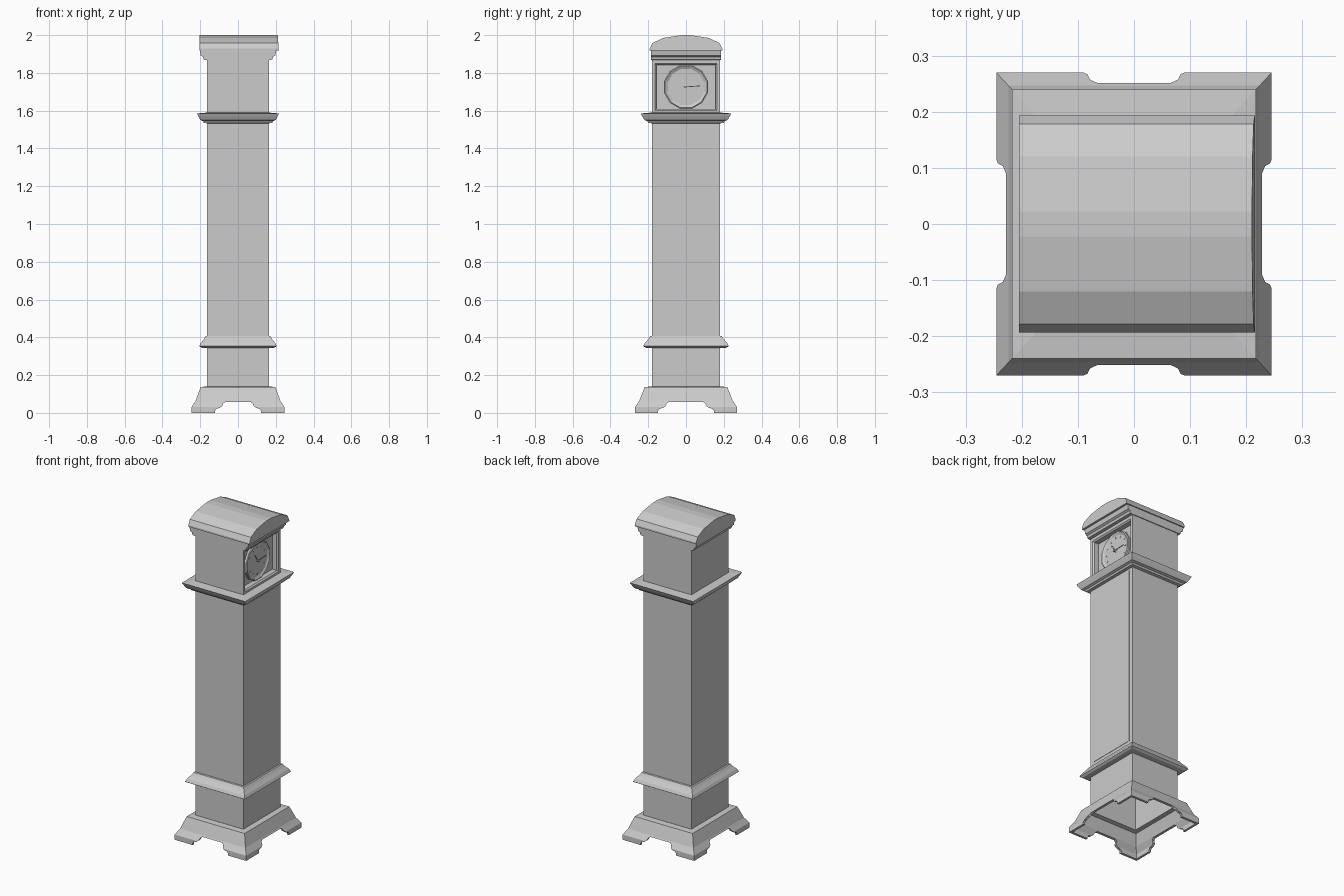
import bpy, bmesh, math
from mathutils import Vector

if "Cube" in bpy.data.objects:
    bpy.data.objects.remove(bpy.data.objects["Cube"])

BX, BY, YS = 0.163, 0.181, 1.08   # case half sizes, depth scale of mouldings


def loft(name, rings, caps=(True, True), closed=False):
    """Skin equal-length loops of points into one flat-shaded object."""
    bm = bmesh.new()
    loops = [[bm.verts.new(p) for p in r] for r in rings]
    n = len(loops[0])
    pairs = list(zip(loops, loops[1:])) + ([(loops[-1], loops[0])] if closed else [])
    for a, b in pairs:
        for i in range(n):
            j = (i + 1) % n
            bm.faces.new((a[i], a[j], b[j], b[i]))
    if caps[0]:
        bm.faces.new(loops[0][::-1])
    if caps[1]:
        bm.faces.new(loops[-1])
    bmesh.ops.recalc_face_normals(bm, faces=bm.faces[:])
    me = bpy.data.meshes.new(name)
    bm.to_mesh(me)
    bm.free()
    ob = bpy.data.objects.new(name, me)
    bpy.context.collection.objects.link(ob)
    return ob


def square(d, z):
    x, y = BX + d, BY + d * YS
    return [(x, y, z), (-x, y, z), (-x, -y, z), (x, -y, z)]


def moulding(name, profile, closed=False):
    """Profile of (outward offset, height) carried round the case."""
    return loft(name, [square(d, z) for d, z in profile], (False, False), closed)


def face_rect(x, y, z0, z1):
    return [(x, y, z0), (x, y, z1), (x, -y, z1), (x, -y, z0)]


# Flared base with a stepped opening cut through each side
base = moulding("bracket_base", [
    (.082, 0), (.082, .032), (.061, .065), (.045, .11), (.035, .137), (0, .14),
    (0, .128), (.025, .125), (.048, .062), (.068, .03), (.068, 0)], closed=True)
half = [(.122, -.02), (.122, .012), (.114, .022), (.098, .026), (.083, .036),
        (.078, .05), (.066, .058)]
for axis, widen in (("y", 0), ("x", .025)):
    pts = [(a + widen, z) for a, z in half]
    pts += [(-a, z) for a, z in reversed(pts)]
    if axis == "y":
        rings = [[(a, s, z) for a, z in pts] for s in (-.4, .4)]
    else:
        rings = [[(s, a, z) for a, z in pts] for s in (-.4, .4)]
    cutter = loft("opening_cutter_" + axis, rings)
    cutter.hide_render = True
    cutter.hide_set(True)
    mod = base.modifiers.new("opening_" + axis, "BOOLEAN")
    mod.operation = "DIFFERENCE"
    mod.solver = "EXACT"
    mod.object = cutter

# Long trunk, open at the bottom, with a thin door on the dial side
loft("trunk", [square(0, .13), square(0, 1.58)], (False, False))
loft("trunk_door", [face_rect(BX - .002, .155, .43, 1.52),
                    face_rect(BX + .002, .155, .43, 1.52)])

# Mouldings round the trunk
moulding("waist_moulding", [(0, .343), (.03, .345), (.042, .353), (.034, .37),
                            (.018, .39), (.008, .406), (0, .408)])
moulding("hood_moulding", [(0, 1.533), (.018, 1.535), (.022, 1.545), (.036, 1.55),
                           (.046, 1.568), (.054, 1.585), (0, 1.59)])

# Hood with a recessed dial opening
loft("hood", [face_rect(-BX, BY, 1.58, 1.915), face_rect(BX, BY, 1.58, 1.915),
              face_rect(BX, .165, 1.602, 1.85), face_rect(BX - .008, .157, 1.61, 1.842),
              face_rect(BX - .038, .157, 1.61, 1.842)])

# Cornice projecting at both ends of the hood
side = [(.16, 1.868), (.182, 1.87), (.185, 1.885), (.197, 1.892), (.203, 1.92)]
outline = side + [(-x, z) for x, z in reversed(side)]
outer = [[(x, y, z) for x, z in outline] for y in (-.186, .186)]
# only the projecting ends are kept so the dial opening stays clear below
loft("cornice", outer)

# Barrel roof with a slightly sloping dial end
arc = [(.193, 1.918), (.193, 1.928), (.178, 1.958), (.12, 1.985), (.022, 2.0)]
arc = arc + [(-y, z) for y, z in reversed(arc)]
loft("roof", [[(-.205, y, z) for y, z in arc],
              [(.216 - (z - 1.918) * .07, y, z) for y, z in arc]])

# Twelve-sided dial with raised rim
DX, DZ = BX - .038, 1.726


def dodecagon(x, r):
    return [(x, r * math.cos(math.radians(15 + 30 * i)),
             DZ + r * math.sin(math.radians(15 + 30 * i))) for i in range(12)]


loft("dial", [dodecagon(DX - .002, .12), dodecagon(DX + .012, .12),
              dodecagon(DX + .016, .114), dodecagon(DX + .008, .099)], (False, True))


def dial_bar(name, angle, r0, r1, w, x):
    """Flat bar lying along a clock angle (degrees from +y)."""
    a = math.radians(angle)
    u, v = Vector((0, math.cos(a), math.sin(a))), Vector((0, -math.sin(a), math.cos(a)))
    c = Vector((0, 0, DZ))
    loop = [c + u * r0 + v * w, c + u * r1 + v * w, c + u * r1 - v * w, c + u * r0 - v * w]
    loft(name, [[p + Vector((h, 0, 0)) for p in loop] for h in (x, x + .002)])


for i in range(12):
    dial_bar(f"hour_mark_{i + 1}", 30 * i, .076, .088, .002, DX + .0075)
dial_bar("minute_hand", 4, -.012, .075, .002, DX + .014)
dial_bar("hour_hand", 125, -.012, .055, .003, DX + .011)
loft("hand_pin", [[(x, .006 * math.cos(t * math.pi / 4), DZ + .006 * math.sin(t * math.pi / 4))
                   for t in range(8)] for x in (DX + .006, DX + .02)])
